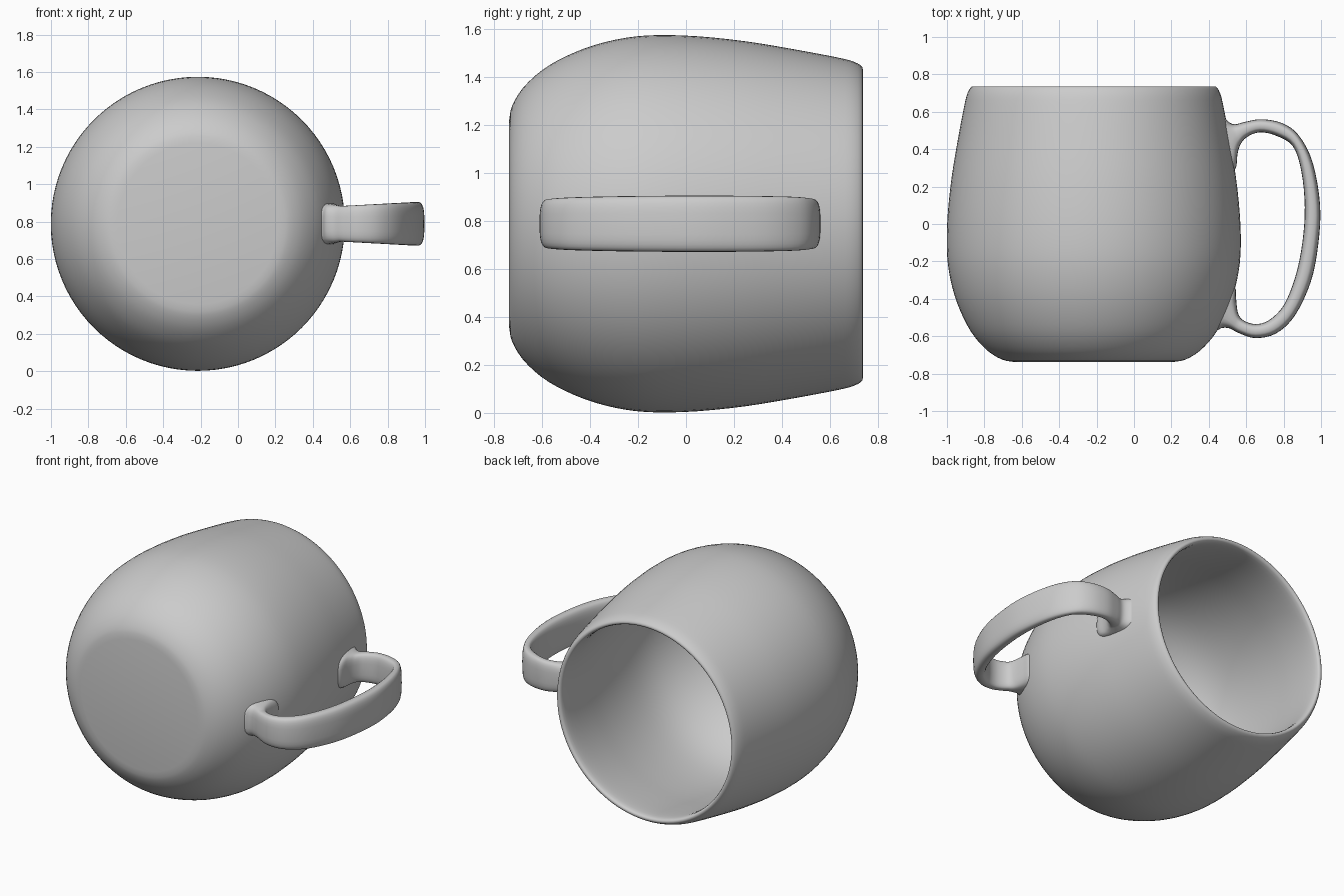
import bpy, bmesh, math
from mathutils import Vector

cube = bpy.data.objects.get("Cube")
if cube:
    bpy.data.objects.remove(cube, do_unlink=True)

AXIS_X, AXIS_Z = -0.215, 0.788

clay = bpy.data.materials.new("grey ceramic")
clay.use_nodes = True
GREY = (0.6, 0.6, 0.6, 1)
clay.diffuse_color = GREY
clay.node_tree.nodes["Principled BSDF"].inputs["Base Color"].default_value = GREY


def smooth_path(points, steps):
    """Catmull-Rom curve through tuples of any length."""
    pts = [Vector(p) for p in points]
    pts = [2 * pts[0] - pts[1]] + pts + [2 * pts[-1] - pts[-2]]
    out = []
    for a, b, c, d in zip(pts, pts[1:], pts[2:], pts[3:]):
        for i in range(steps):
            t = i / steps
            out.append(0.5 * (2 * b + (c - a) * t + (2 * a - 5 * b + 4 * c - d) * t**2
                              + (3 * b - a - 3 * c + d) * t**3))
    out.append(pts[-2])
    return out


def skin(name, rings):
    """Join closed rings of points into a capped smooth surface."""
    bm = bmesh.new()
    loops = [[bm.verts.new(p) for p in ring] for ring in rings]
    n = len(loops[0])
    for a, b in zip(loops, loops[1:]):
        for i in range(n):
            j = (i + 1) % n
            bm.faces.new((a[i], a[j], b[j], b[i]))
    bm.faces.new(loops[0][::-1])
    bm.faces.new(loops[-1])
    bmesh.ops.recalc_face_normals(bm, faces=bm.faces)
    mesh = bpy.data.meshes.new(name)
    bm.to_mesh(mesh)
    bm.free()
    mesh.materials.append(clay)
    obj = bpy.data.objects.new(name, mesh)
    bpy.context.collection.objects.link(obj)
    bpy.ops.object.select_all(action='DESELECT')
    obj.select_set(True)
    bpy.context.view_layer.objects.active = obj
    bpy.ops.object.shade_smooth_by_angle(angle=math.radians(40))


# Cup lying on its side: (radius, y) from the flat base over the rim to the inner floor
outer = [(.43, -.737), (.49, -.725), (.565, -.68), (.64, -.60), (.698, -.50), (.745, -.38),
         (.775, -.25), (.786, -.12), (.781, .05), (.76, .25), (.727, .45), (.693, .63),
         (.675, .70), (.652, .735)]
inner = [(.63, .72), (.632, .63), (.655, .45), (.685, .25), (.706, .05), (.71, -.12),
         (.695, -.25), (.66, -.36), (.605, -.46), (.53, -.55), (.43, -.61), (.30, -.637),
         (.05, -.64)]
SEGMENTS = 96
angles = [2 * math.pi * i / SEGMENTS for i in range(SEGMENTS)]
skin("mug_body", [[(AXIS_X + r * math.cos(a), y, AXIS_Z + r * math.sin(a)) for a in angles]
                  for r, y in smooth_path(outer + inner, 3)])

# Handle: matching (x, y) points on its outer and inner edge, root to root
handle = [(.445, .61, .51, .26), (.475, .583, .545, .30), (.505, .547, .553, .37),
          (.54, .533, .567, .42), (.59, .545, .60, .462), (.68, .56, .67, .49),
          (.79, .54, .76, .472), (.88, .475, .85, .415), (.955, .33, .895, .28),
          (.995, .10, .913, .09), (.985, -.11, .90, -.10), (.945, -.31, .863, -.28),
          (.86, -.49, .80, -.435), (.76, -.585, .72, -.515), (.65, -.61, .65, -.535),
          (.565, -.585, .585, -.515), (.51, -.558, .556, -.475), (.47, -.556, .546, -.40),
          (.44, -.57, .54, -.34), (.39, -.56, .495, -.33)]


def squash(v):
    return math.copysign(abs(v) ** 0.65, v)


def half_width(x):
    """Widest at the far side of the grip and at the roots."""
    return .095 + .055 * max(0, x - .55) + .25 * max(0, .55 - x)


rings = []
for p in smooth_path(handle, 4):
    out_edge, in_edge = Vector(p[:2]), Vector(p[2:])
    mid, half = (out_edge + in_edge) / 2, (out_edge - in_edge) / 2
    ring = []
    for k in range(28):
        a = 2 * math.pi * k / 28
        x, y = mid + half * squash(math.cos(a))
        ring.append((x, y, AXIS_Z + half_width(mid.x) * squash(math.sin(a))))
    rings.append(ring)
skin("mug_handle", rings)
